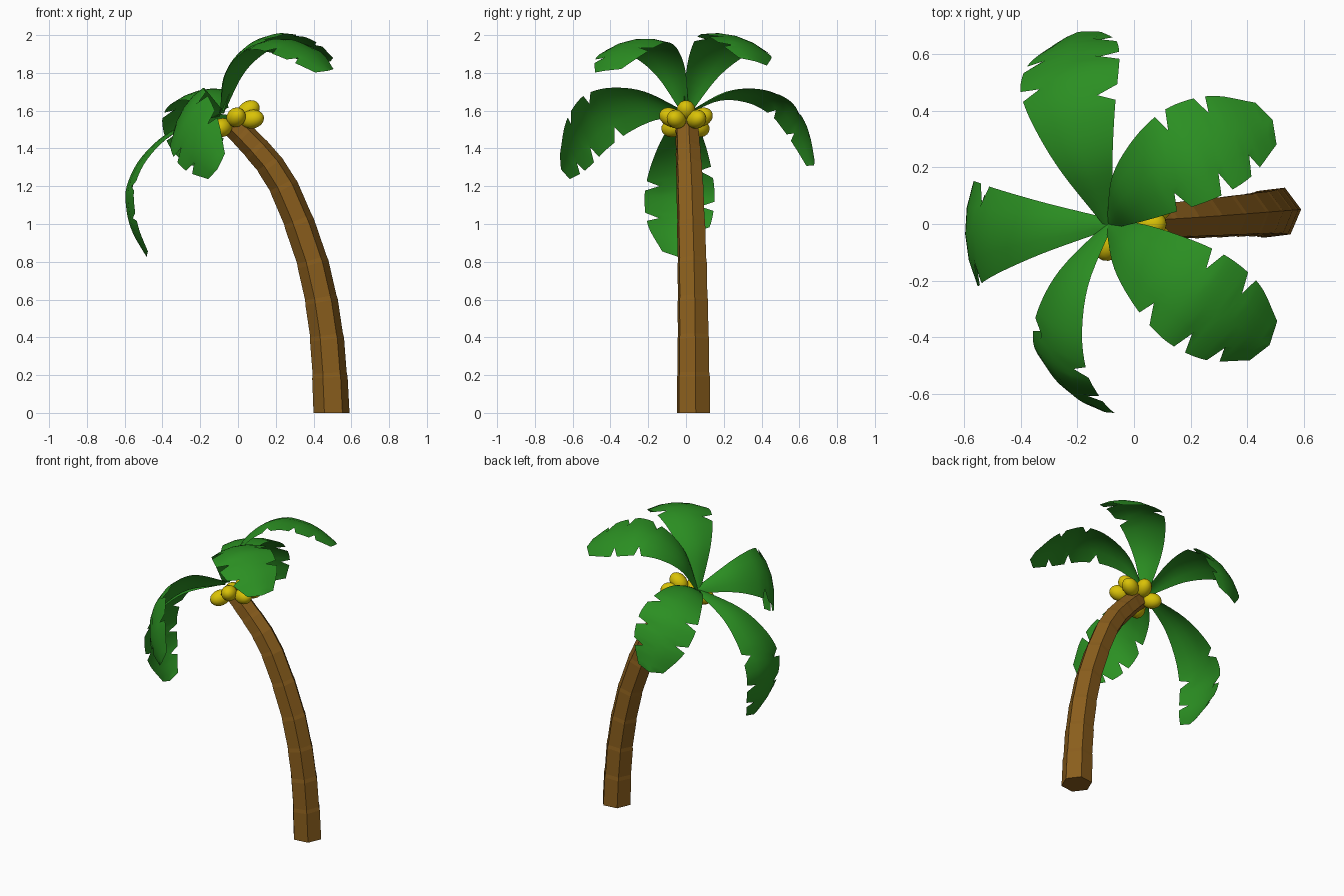
import bpy, bmesh, math
from mathutils import Vector, Matrix

if "Cube" in bpy.data.objects:
    bpy.data.objects.remove(bpy.data.objects["Cube"])


def material(name, rgb):
    m = bpy.data.materials.new(name)
    m.diffuse_color = (*rgb, 1)
    m.use_nodes = True
    m.node_tree.nodes["Principled BSDF"].inputs["Base Color"].default_value = m.diffuse_color
    return m


BARK = material("bark brown", (0.255, 0.112, 0.012))
LEAF = material("leaf green", (0.024, 0.275, 0.016))
NUT = material("coconut yellow", (0.70, 0.54, 0.002))


def spline(points, steps):
    """Smooth Catmull-Rom samples through the points."""
    p = [Vector(q) for q in points]
    p = [2 * p[0] - p[1]] + p + [2 * p[-1] - p[-2]]
    out = []
    for i in range(1, len(p) - 2):
        a, b, c, d = p[i - 1:i + 3]
        for s in range(steps):
            t = s / steps
            out.append(0.5 * (2 * b + (c - a) * t + (2 * a - 5 * b + 4 * c - d) * t ** 2
                              + (3 * b - a - 3 * c + d) * t ** 3))
    return out + [p[-2]]


def finish(bm, name, mat, smooth=None):
    bmesh.ops.recalc_face_normals(bm, faces=bm.faces)
    me = bpy.data.meshes.new(name)
    bm.to_mesh(me)
    bm.free()
    me.materials.append(mat)
    ob = bpy.data.objects.new(name, me)
    bpy.context.collection.objects.link(ob)
    if smooth:
        bpy.context.view_layer.objects.active = ob
        ob.select_set(True)
        bpy.ops.object.shade_smooth_by_angle(angle=math.radians(smooth))
        ob.select_set(False)
    return ob


# Trunk: bent six-sided column with slightly stepped rings
bm = bmesh.new()
path = spline([(0.495, 0.04, 0), (0.47, 0.038, 0.4), (0.394, 0.032, 0.8),
               (0.24, 0.02, 1.2), (0.095, 0.01, 1.4), (-0.045, 0.003, 1.54)], 2)
rings = []
last = len(path) - 1
for i, c in enumerate(path):
    tan = (path[min(i + 1, last)] - path[max(i - 1, 0)]).normalized()
    if i == 0:
        tan = Vector((0, 0, 1))
    side = Vector((0, 1, 0))
    out = side.cross(tan).normalized()
    side = tan.cross(out)
    radius = 0.096 - 0.033 * i / last
    for k, shift in (((1.0, 0),) if i in (0, last) else ((1.02, -0.012), (0.98, 0.012))):
        rings.append([bm.verts.new(c + tan * shift
                                   + radius * k * (out * math.cos(a) + side * math.sin(a)))
                      for a in (math.radians(7 + 60 * j) for j in range(6))])
for a, b in zip(rings, rings[1:]):
    for j in range(6):
        bm.faces.new((a[j], a[(j + 1) % 6], b[(j + 1) % 6], b[j]))
bm.faces.new(rings[0])
bm.faces.new(rings[-1])
finish(bm, "trunk", BARK)

# Fronds: arched, creased, notched leaves around the leaning crown axis
CROWN = Vector((-0.09, 0, 1.585))
LEAN = math.radians(43)
AXIS = Vector((-math.sin(LEAN), 0, math.cos(LEAN)))
# reach, height and half width along the leaf
RIB = [(0, 0, 0.02), (0.2, 0.12, 0.095), (0.38, 0.14, 0.15), (0.52, 0.09, 0.182),
       (0.6, 0.0, 0.182), (0.65, -0.1, 0.155), (0.68, -0.22, 0.085)]
NOTCHES = {-1: (12, 19, 25), 1: (15, 22)}


def frond(name, angle, curl_roll, blade_roll, pitch, scale, arch):
    f, curl, roll, pitch = map(math.radians, (angle, curl_roll, blade_roll, pitch))
    radial = Vector((math.cos(f) * math.cos(LEAN), math.sin(f), math.cos(f) * math.sin(LEAN)))
    across = AXIS.cross(radial)
    side = across * math.cos(roll) + AXIS * math.sin(roll)
    up = AXIS * math.cos(curl) - across * math.sin(curl)
    radial, up = (radial * math.cos(pitch) + up * math.sin(pitch),
                  up * math.cos(pitch) - radial * math.sin(pitch))
    rib = spline(RIB, 5)
    bm = bmesh.new()
    rows = []
    for i, (r, h, w) in enumerate(rib):
        d = rib[min(i + 1, len(rib) - 1)] - rib[max(i - 1, 0)]
        normal = (up * d.x - radial * d.y).normalized()
        mid = CROWN + (radial * r + up * h * arch) * scale
        row = []
        for k in (-1, -0.5, 0, 0.5, 1):
            width = w * k
            if abs(k) == 1 and i in NOTCHES[int(k)]:
                width *= 0.6
            row.append(bm.verts.new(mid + side * width - normal * 0.2 * abs(width) * abs(k)))
        rows.append(row)
    # rounded tip
    end = rib[-1] - rib[-2]
    tip = bm.verts.new(rows[-1][2].co + (radial * end.x + up * end.y) * 0.8)
    for a, b in zip(rows, rows[1:]):
        for j in range(4):
            bm.faces.new((a[j], a[j + 1], b[j + 1], b[j]))
    for j in range(4):
        bm.faces.new((rows[-1][j], rows[-1][j + 1], tip))
    finish(bm, name, LEAF, 40)


for args in (("frond_front_right", -31, -18, -18, 1, 1.03, 1),
             ("frond_back_right", 29, 7, 7, 4, 1.02, 1),
             ("frond_back_left", 106, 28, 28, 8, 1.02, 1),
             ("frond_left", 183, 0, 0, -3, 1.2, 0.85),
             ("frond_front_left", -108, 0, 13, 3, 1.0, 1)):
    frond(*args)

# Coconuts: egg shapes pointing outward around the trunk top
HUB = Vector((-0.04, 0, 1.53))
for i, pos in enumerate([(0.055, 0, 1.60), (0.075, 0.055, 1.555), (0.075, -0.05, 1.555),
                         (-0.01, -0.08, 1.565), (-0.01, 0.08, 1.565),
                         (-0.085, -0.07, 1.51), (-0.085, 0.065, 1.51)]):
    pos = Vector(pos)
    turn = (pos - HUB).to_track_quat('Z', 'Y').to_matrix().to_4x4()
    bm = bmesh.new()
    bmesh.ops.create_uvsphere(bm, u_segments=16, v_segments=10, radius=0.05,
                              matrix=Matrix.Translation(pos) @ turn @ Matrix.Diagonal((1, 1, 1.3, 1)))
    finish(bm, f"coconut_{i + 1}", NUT, 60)
